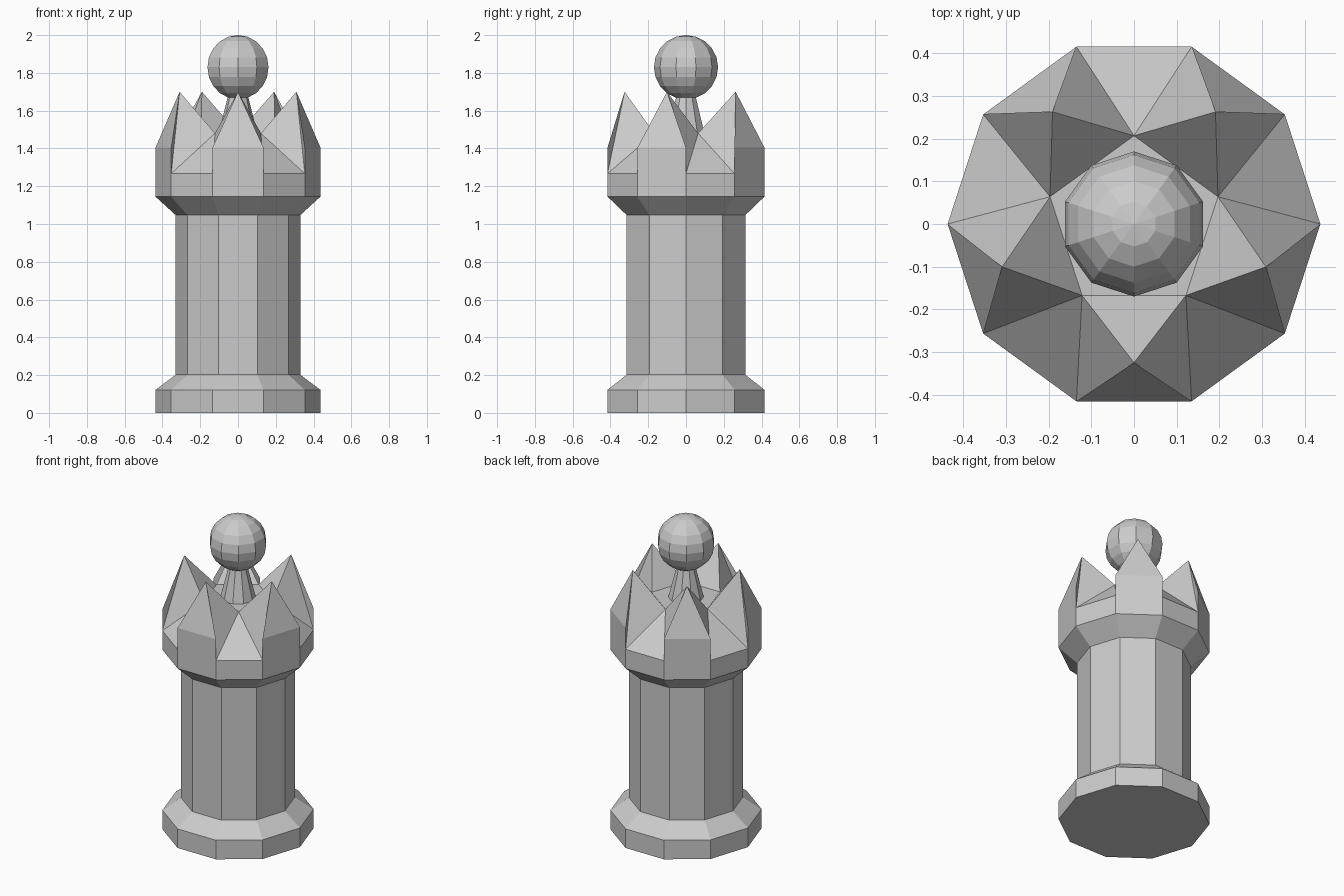
import bpy, bmesh
from math import cos, sin, radians

if "Cube" in bpy.data.objects:
    bpy.data.objects.remove(bpy.data.objects["Cube"])

SIDES = 10


def polar(r, deg, z):
    return (r * cos(radians(deg)), r * sin(radians(deg)), z)


def finish(name, bm):
    bmesh.ops.recalc_face_normals(bm, faces=bm.faces[:])
    mesh = bpy.data.meshes.new(name)
    bm.to_mesh(mesh)
    bm.free()
    obj = bpy.data.objects.new(name, mesh)
    bpy.context.collection.objects.link(obj)
    return obj


def lathe(bm, profile):
    """Skin ten-sided rings through (radius, z) points; returns the rings."""
    rings = [[bm.verts.new(polar(r, 36 * i, z)) for i in range(SIDES)]
             for r, z in profile]
    for a, b in zip(rings, rings[1:]):
        for i in range(SIDES):
            j = (i + 1) % SIDES
            bm.faces.new((a[i], a[j], b[j], b[i]))
    return rings


# Body: stepped base, straight column and flared crown band
bm = bmesh.new()
rings = lathe(bm, [(0.437, 0), (0.437, 0.122), (0.33, 0.202), (0.33, 1.047),
                   (0.437, 1.145), (0.437, 1.267)])
bm.faces.new(rings[0])
low = rings[-1]

# Crown: five spikes on alternate sides, sloping notches between them
inner = [bm.verts.new(polar(0.207, 18 + 72 * k, 1.48)) for k in range(5)]
for k in range(5):
    a, b = low[2 * k + 1], low[(2 * k + 2) % SIDES]
    left, right = inner[k], inner[(k + 1) % 5]
    ha = bm.verts.new((a.co.x, a.co.y, 1.404))
    hb = bm.verts.new((b.co.x, b.co.y, 1.404))
    peak = bm.verts.new(polar(0.325, 54 + 72 * k, 1.7))
    bm.faces.new((a, b, hb, ha))            # outer wall
    bm.faces.new((ha, hb, peak))            # outer slope
    bm.faces.new((peak, right, left))       # inner slope
    for lo, hi, inn in ((a, ha, left), (b, hb, right)):
        bm.faces.new((lo, hi, peak))        # spike sides
        bm.faces.new((lo, peak, inn))
    bm.faces.new((low[2 * k], a, left))     # notch
bm.faces.new(inner)                         # crown floor
finish("crowned_column", bm)

# Neck: small cone carrying the ball
bm = bmesh.new()
rings = lathe(bm, [(0.105, 1.47), (0.05, 1.69)])
bm.faces.new(rings[0])
bm.faces.new(rings[1])
finish("neck", bm)

# Ball finial
bm = bmesh.new()
bmesh.ops.create_uvsphere(bm, u_segments=SIDES, v_segments=10, radius=0.17)
bmesh.ops.translate(bm, verts=bm.verts[:], vec=(0, 0, 1.83))
finish("ball_finial", bm)
